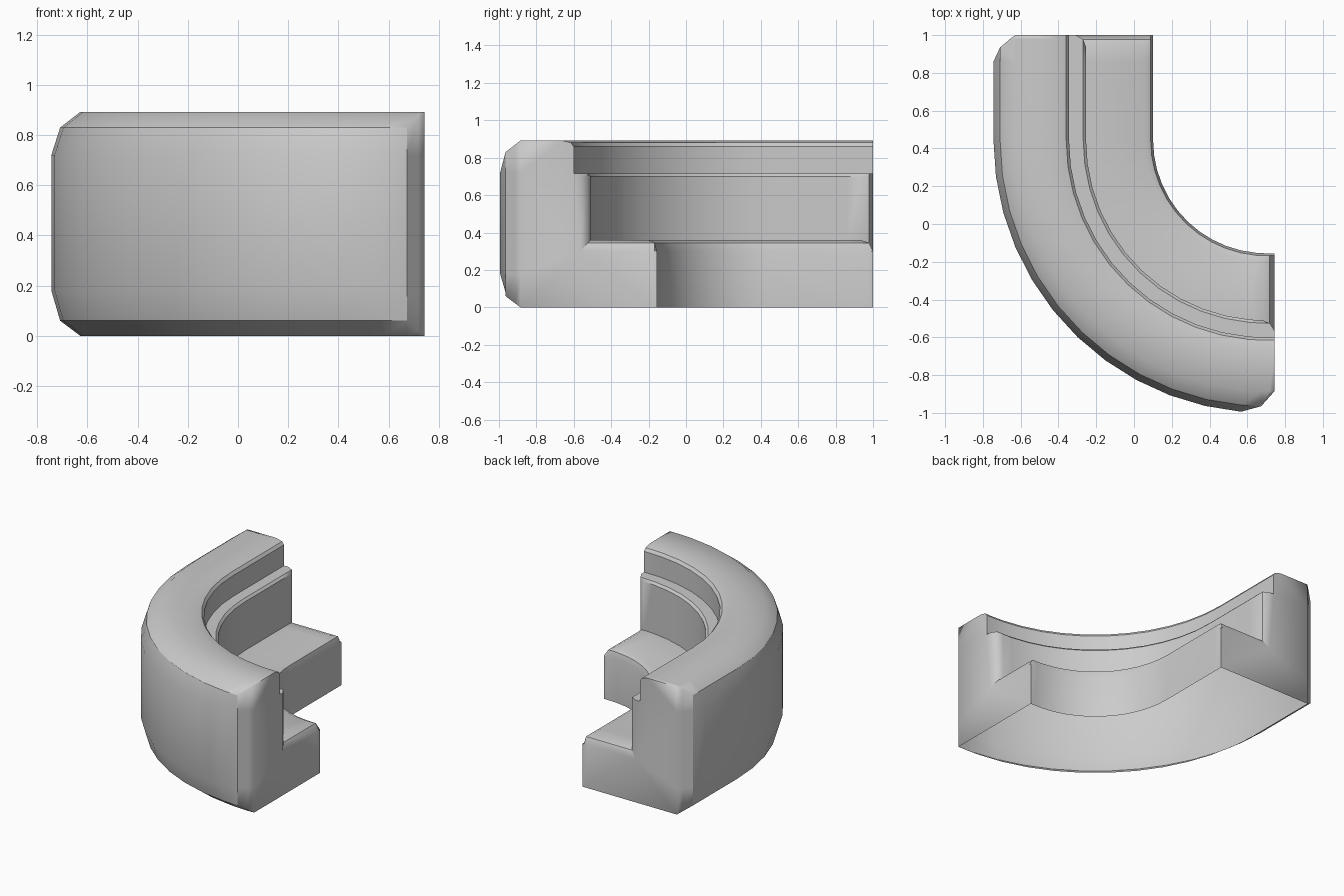
import bpy, bmesh, math

if "Cube" in bpy.data.objects:
    bpy.data.objects.remove(bpy.data.objects["Cube"])

R = 1.444                 # outer sweep radius
CX, CY = 0.7, 0.444       # centre of the bend

# Cross-section: (inset from the outer face, height); the underside is open
profile = [
    (0.115, 0), (0.035, 0.06), (0, 0.18), (0, 0.72), (0.035, 0.83), (0.115, 0.892),  # outer shell
    (0.34, 0.892), (0.385, 0.88), (0.40, 0.86), (0.40, 0.715),                       # backrest top
    (0.475, 0.715), (0.49, 0.70), (0.49, 0.36),                                      # back cushion
    (0.80, 0.36), (0.832, 0.345), (0.845, 0.30), (0.845, 0),                         # seat
]
CUSHION, SEAT = range(10, 13), range(12, 16)

# End rounding: outer inset, cushion depth limit, seat height limit
ends = [(0.115, 0.435, 0.30), (0.086, 0.475, 0.345), (0.035, 0.49, 0.36), (0, 0.49, 0.36)]


def section(end):
    inset, depth, height = ends[end]
    pts = []
    for i, (d, z) in enumerate(profile):
        if i in (1, 4):               # slide along the bevel to form mitred corners
            t = max(0, inset - d) / 0.08
            z += t * (-0.06 if i == 1 else 0.062)
        d = max(d, inset)
        if i in CUSHION:
            d = min(d, depth)
        if i in SEAT:
            z = min(z, height)
        pts.append((d, z))
    return pts


def bend(deg):
    a = math.radians(deg)
    return lambda d: (CX - (R - d) * math.cos(a), CY - (R - d) * math.sin(a))


# Stations along the sofa: straight arm, quarter bend, short straight end
stations = [(lambda d, y=y: (CX - R + d, y), e)
            for y, e in ((1, 0), (0.978, 1), (0.935, 2), (0.86, 3))]
stations += [(bend(a * 7.7), 3) for a in range(12)]
stations += [(bend(88.9), 2)]
stations += [(lambda d, x=x: (x, CY - R + d), e) for x, e in ((0.718, 1), (0.744, 0))]

# Sweep the open section and cap both ends
bm = bmesh.new()
rings = [[bm.verts.new((*place(d), z)) for d, z in section(e)] for place, e in stations]
for a, b in zip(rings, rings[1:]):
    for i in range(len(profile) - 1):
        bm.faces.new((a[i], a[i + 1], b[i + 1], b[i]))
bm.faces.new(rings[0][::-1])
bm.faces.new(rings[-1])
bm.normal_update()

# Smooth shading with creases; the outer shell creases only where its bevels begin
bm.edges.ensure_lookup_table()
last = len(rings) - 1
where = {v: (r, i) for r, ring in enumerate(rings) for i, v in enumerate(ring)}
for e in bm.edges:
    (r1, i1), (r2, i2) = where[e.verts[0]], where[e.verts[1]]
    sharp = len(e.link_faces) == 2 and e.calc_face_angle(0) > math.radians(35)
    if max(i1, i2) <= 5:
        if r1 == r2:
            sharp = r1 in (2, last - 2) and 1 <= min(i1, i2) and max(i1, i2) <= 4
        else:
            sharp = i1 in (1, 4) and 2 <= min(r1, r2) and max(r1, r2) <= last - 2
    e.smooth = not sharp
for f in bm.faces:
    f.smooth = True
bmesh.ops.remove_doubles(bm, verts=bm.verts, dist=0.0005)
bmesh.ops.recalc_face_normals(bm, faces=bm.faces)
bmesh.ops.triangulate(bm, faces=[f for f in bm.faces if len(f.verts) > 4])
mesh = bpy.data.meshes.new("curved_corner_sofa")
bm.to_mesh(mesh)
bm.free()
sofa = bpy.data.objects.new("curved_corner_sofa", mesh)
bpy.context.collection.objects.link(sofa)
